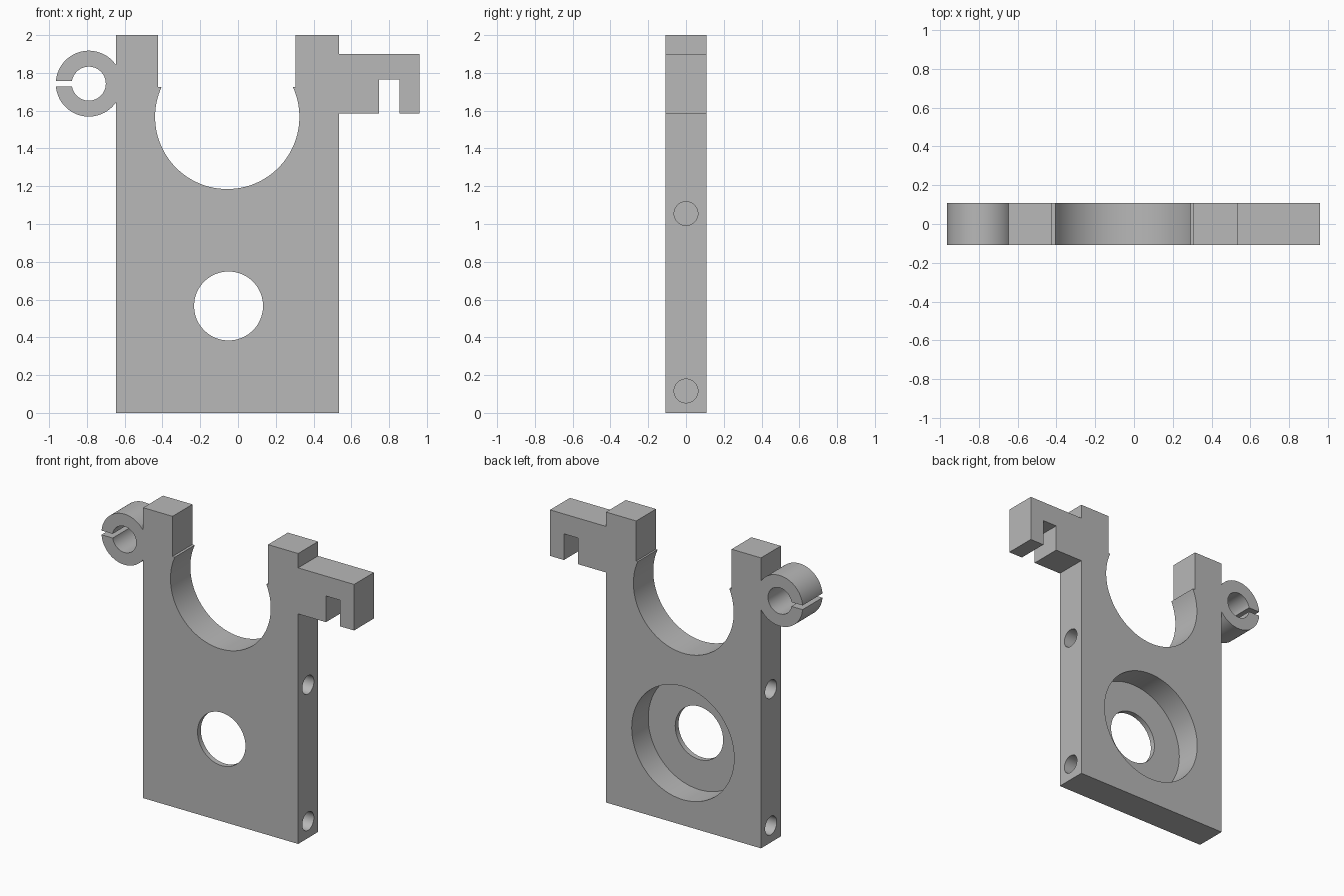
import bpy, bmesh
from math import sin, cos, asin, acos, pi, radians
from mathutils import Matrix

if "Cube" in bpy.data.objects:
    bpy.data.objects.remove(bpy.data.objects["Cube"], do_unlink=True)

HALF = 0.108                      # half the plate thickness
LEFT, RIGHT, TOP = -0.647, 0.534, 2.0

grey = bpy.data.materials.new("plain grey")
grey.use_nodes = True
grey.diffuse_color = (0.48, 0.48, 0.48, 1)
grey.node_tree.nodes["Principled BSDF"].inputs["Base Color"].default_value = (0.48, 0.48, 0.48, 1)


def arc(cx, cz, r, start, end, steps):
    """Points on a circle from one angle to another."""
    angles = [start + (end - start) * i / steps for i in range(steps + 1)]
    return [(cx + r * cos(a), cz + r * sin(a)) for a in angles]


def add_object(name, bm):
    bmesh.ops.recalc_face_normals(bm, faces=bm.faces[:])
    mesh = bpy.data.meshes.new(name)
    bm.to_mesh(mesh)
    bm.free()
    mesh.materials.append(grey)
    obj = bpy.data.objects.new(name, mesh)
    bpy.context.collection.objects.link(obj)
    return obj


def drill(target, name, centre, radius, depth, axis):
    """Cut a round hole centred on a point, along the x or y axis."""
    bm = bmesh.new()
    turn = Matrix.Rotation(pi / 2, 4, "Y" if axis == "X" else "X")
    bmesh.ops.create_cone(bm, cap_ends=True, segments=96, radius1=radius,
                          radius2=radius, depth=depth,
                          matrix=Matrix.Translation(centre) @ turn)
    cutter = add_object(name, bm)
    cutter.hide_render = True
    mod = target.modifiers.new(name, "BOOLEAN")
    mod.operation, mod.solver, mod.object = "DIFFERENCE", "EXACT", cutter
    bpy.context.view_layer.objects.active = target
    bpy.ops.object.modifier_apply(modifier=mod.name)
    bpy.data.objects.remove(cutter, do_unlink=True)


# Plate foot and notched side arm
outline = [(LEFT, 0), (RIGHT, 0), (RIGHT, 1.584), (0.746, 1.584), (0.746, 1.764),
           (0.854, 1.764), (0.854, 1.584), (0.96, 1.584), (0.96, 1.901),
           (RIGHT, 1.901), (RIGHT, TOP)]

# Round cradle below a slightly wider straight slot
cradle_z, cradle_r, ledge = 1.567, 0.382, 1.724
lip = asin((ledge - cradle_z) / cradle_r)
outline += [(0.304, TOP), (0.304, ledge)]
outline += arc(-0.057, cradle_z, cradle_r, lip, -pi - lip, 80)
outline += [(-0.423, ledge), (-0.423, TOP), (LEFT, TOP)]

# Split clip ring on the other side
cx, cz, outer, inner, slit = -0.79, 1.743, 0.1745, 0.09, 0.0145
join = acos((LEFT - cx) / outer)
gap_out, gap_in = asin(slit / outer), asin(slit / inner)
outline += arc(cx, cz, outer, join, pi - gap_out, 36)
outline += arc(cx, cz, inner, pi - gap_in, gap_in - pi, 64)
outline += arc(cx, cz, outer, gap_out - pi, -join, 36)

# Extrude the outline into the solid bracket
bm = bmesh.new()
face = bm.faces.new([bm.verts.new((x, -HALF, z)) for x, z in outline])
extruded = bmesh.ops.extrude_face_region(bm, geom=[face])
moved = [v for v in extruded["geom"] if isinstance(v, bmesh.types.BMVert)]
bmesh.ops.translate(bm, verts=moved, vec=(0, 2 * HALF, 0))
bracket = add_object("bracket_plate", bm)

# Through hole with a deep counterbore from the back
drill(bracket, "through_hole", (-0.05, 0, 0.566), 0.1825, 1, "Y")
drill(bracket, "counterbore", (-0.052, HALF, 0.566), 0.39, 0.36, "Y")

# Blind fixing holes in both side edges
for edge in (LEFT, RIGHT):
    for z in (0.116, 1.055):
        drill(bracket, "fixing_hole", (edge, 0, z), 0.063, 0.6, "X")

# Smooth the round walls, keep the edges sharp
bpy.ops.object.select_all(action="DESELECT")
bracket.select_set(True)
bpy.context.view_layer.objects.active = bracket
bpy.ops.object.shade_smooth_by_angle(angle=radians(30))
